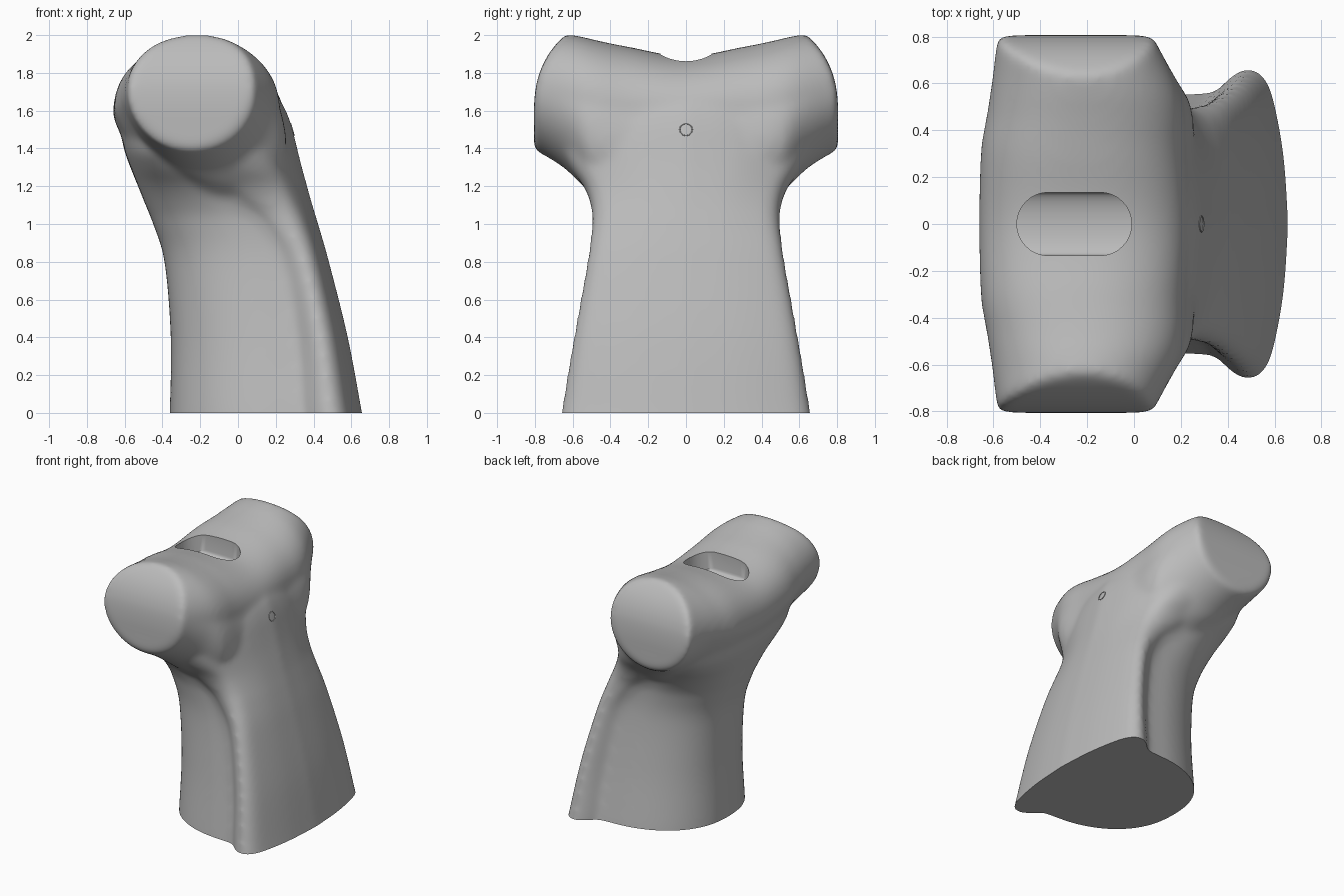
import bpy, bmesh
from math import sin, cos, pi, sqrt
from mathutils import Vector

if "Cube" in bpy.data.objects:
    bpy.data.objects.remove(bpy.data.objects["Cube"], do_unlink=True)

grey = bpy.data.materials.new("matte_grey")
grey.use_nodes = True
COLOUR = (0.5, 0.5, 0.5, 1)
grey.diffuse_color = COLOUR
grey.node_tree.nodes["Principled BSDF"].inputs["Base Color"].default_value = COLOUR


def loft(name, rings):
    """Skin a list of equal-length point rings and cap both ends."""
    bm = bmesh.new()
    rows = [[bm.verts.new(p) for p in ring] for ring in rings]
    n = len(rows[0])
    for a, b in zip(rows, rows[1:]):
        for i in range(n):
            j = (i + 1) % n
            bm.faces.new((a[i], a[j], b[j], b[i]))
    bm.faces.new(rows[0])
    bm.faces.new(rows[-1])
    bmesh.ops.recalc_face_normals(bm, faces=bm.faces)
    me = bpy.data.meshes.new(name)
    bm.to_mesh(me)
    bm.free()
    ob = bpy.data.objects.new(name, me)
    bpy.context.collection.objects.link(ob)
    me.materials.append(grey)
    return ob


def apply_all(ob):
    bpy.context.view_layer.objects.active = ob
    for m in list(ob.modifiers):
        bpy.ops.object.modifier_apply(modifier=m.name)


def combine(ob, other, operation):
    m = ob.modifiers.new(operation, 'BOOLEAN')
    m.operation, m.object, m.solver = operation, other, 'EXACT'
    apply_all(ob)
    bpy.data.objects.remove(other, do_unlink=True)


def smooth_table(rows, steps):
    """Catmull-Rom resampling of rows of numbers."""
    out = []
    for i in range(len(rows) - 1):
        p = [rows[max(0, min(len(rows) - 1, i + k))] for k in (-1, 0, 1, 2)]
        for s in range(steps):
            t = s / steps
            out.append([b + t / 2 * (c - a + t * (2*a - 5*b + 4*c - d + t * (3*(b - c) + d - a)))
                        for a, b, c, d in zip(*p)])
    return out + [list(rows[-1])]


# Stem: wide flange on the +x side, rounded belly on the -x side
def stem_ring(z, back, face, flange, notch, body):
    tip = notch + 0.4 * (face - notch)
    deep = face - tip
    half = [(face, 0), (face - .1 * deep, .4 * flange), (face - .31 * deep, .72 * flange),
            (face - .56 * deep, .92 * flange), (tip, flange),
            (notch + .03, (flange + body) / 2 + .015), (notch - .03, body + .01)]
    mid = notch - .1
    quarter = [a * pi / 16 for a in range(8)]
    half += [(mid + (back - mid) * sin(a) ** .92, body * cos(a) ** .86) for a in quarter]
    half = smooth_table(half + [(back, 0)], 3)
    return [(x, y, z) for x, y in half] + [(x, -y, z) for x, y in half[-2:0:-1]]


stem_rows = [  # z, back x, face x, flange half width, notch x, body half width
    (-.10, -.365, .675, .68, .40, .565),
    (0.00, -.362, .657, .663, .38, .555),
    (0.40, -.357, .582, .597, .345, .50),
    (0.80, -.39, .482, .525, .27, .455),
    (1.00, -.45, .425, .498, .17, .45),
    (1.10, -.49, .395, .503, .08, .465),
    (1.20, -.53, .367, .54, -.04, .505),
    (1.30, -.57, .34, .615, -.17, .575),
    (1.40, -.605, .315, .66, -.24, .62),
    (1.52, -.62, .285, .62, -.25, .58),
    (1.62, -.60, .245, .52, -.22, .48),
    (1.74, -.50, .16, .38, -.20, .35)]
body = loft("hammer_shaped_body", [stem_ring(*r) for r in smooth_table(stem_rows, 6)])


# Head: barrel along y whose underside droops and leans into the stem
def head_ring(y, cx, cz, rx, up, down, square):
    ring = []
    for i in range(64):
        c, s = cos(i * pi / 32), sin(i * pi / 32)
        if s > 0:
            power = 1 - square if c < 0 else 1 - square / 2
            c, s = (1 if c > 0 else -1) * abs(c) ** power, s ** power
        drop = max(0, -s) * down
        lean = .35 * drop * min(1, max(0, (down - .31) / .15))
        ring.append((cx + rx * c + lean, y, cz + (s * up if s > 0 else -drop)))
    return ring


head_half = [  # y, centre x, centre z, x radius, upper and lower z radius, squareness
    (0, -.213, 1.57, .449, .317, .56, .2), (.3, -.217, 1.60, .438, .337, .54, .15),
    (.45, -.207, 1.625, .425, .342, .50, .1), (.55, -.208, 1.65, .408, .341, .445, .05),
    (.65, -.222, 1.675, .38, .333, .375, 0), (.8, -.25, 1.70, .333, .325, .31, 0),
    (.9, -.26, 1.715, .31, .32, .29, 0)]
head_rows = [(-y, *r) for y, *r in head_half[:0:-1]] + head_half
head = loft("head", [head_ring(*r) for r in smooth_table(head_rows, 6)])

# Head ends: trimmed to a face that leans inward near the top
trim = smooth_table([(.805, 0), (.805, 1.4), (.805, 1.62), (.79, 1.75),
                     (.75, 1.86), (.69, 1.95), (.61, 2.03)], 4)
trim += [(-y, z) for y, z in trim[::-1]]
combine(head, loft("end_trim", [[(x, y, z) for y, z in trim] for x in (-1, 1)]), 'INTERSECT')

# Blend the head and stem into one soft surface
combine(body, head, 'UNION')
remesh = body.modifiers.new("remesh", 'REMESH')
remesh.mode, remesh.voxel_size = 'VOXEL', 0.018
soften = body.modifiers.new("soften", 'SMOOTH')
soften.factor, soften.iterations = 0.5, 20
apply_all(body)

# Flat base
corners = [(-2, -2), (2, -2), (2, 2), (-2, 2)]
combine(body, loft("base_cut", [[(x, y, z) for x, y in corners] for z in (0, 3)]), 'INTERSECT')

# Slot in the top: rounded ends and a shallow trough floor
R, X0, X1 = .135, -.365, -.145
side = [R * sin(-pi / 2 + a * pi / 16) for a in range(17)]


def slot_row(y):
    reach = sqrt(max(0, R * R - y * y))
    return X0 - reach, X1 + reach, 1.78 - .4 * reach


slot = loft("slot_cut", [[(a, y, low), (b, y, low), (b, y, 2.2), (a, y, 2.2)]
                         for y in side for a, b, low in [slot_row(y)]])
combine(body, slot, 'DIFFERENCE')

body.data.materials.clear()
body.data.materials.append(grey)


def shade(ob):
    bpy.ops.object.select_all(action='DESELECT')
    ob.select_set(True)
    bpy.context.view_layer.objects.active = ob
    bpy.ops.object.shade_smooth_by_angle(angle=0.6)


shade(body)

# Small ring on the broad face
bpy.context.view_layer.update()
hit, spot, normal, _ = body.ray_cast(Vector((2, 0, 1.5)), Vector((-1, 0, 0)))
bpy.ops.mesh.primitive_torus_add(major_radius=.033, minor_radius=.003, major_segments=32,
                                 minor_segments=8, location=spot,
                                 rotation=normal.to_track_quat('Z', 'Y').to_euler())
ring = bpy.context.object
ring.name = "face_ring"
ring.data.materials.append(grey)
shade(ring)
